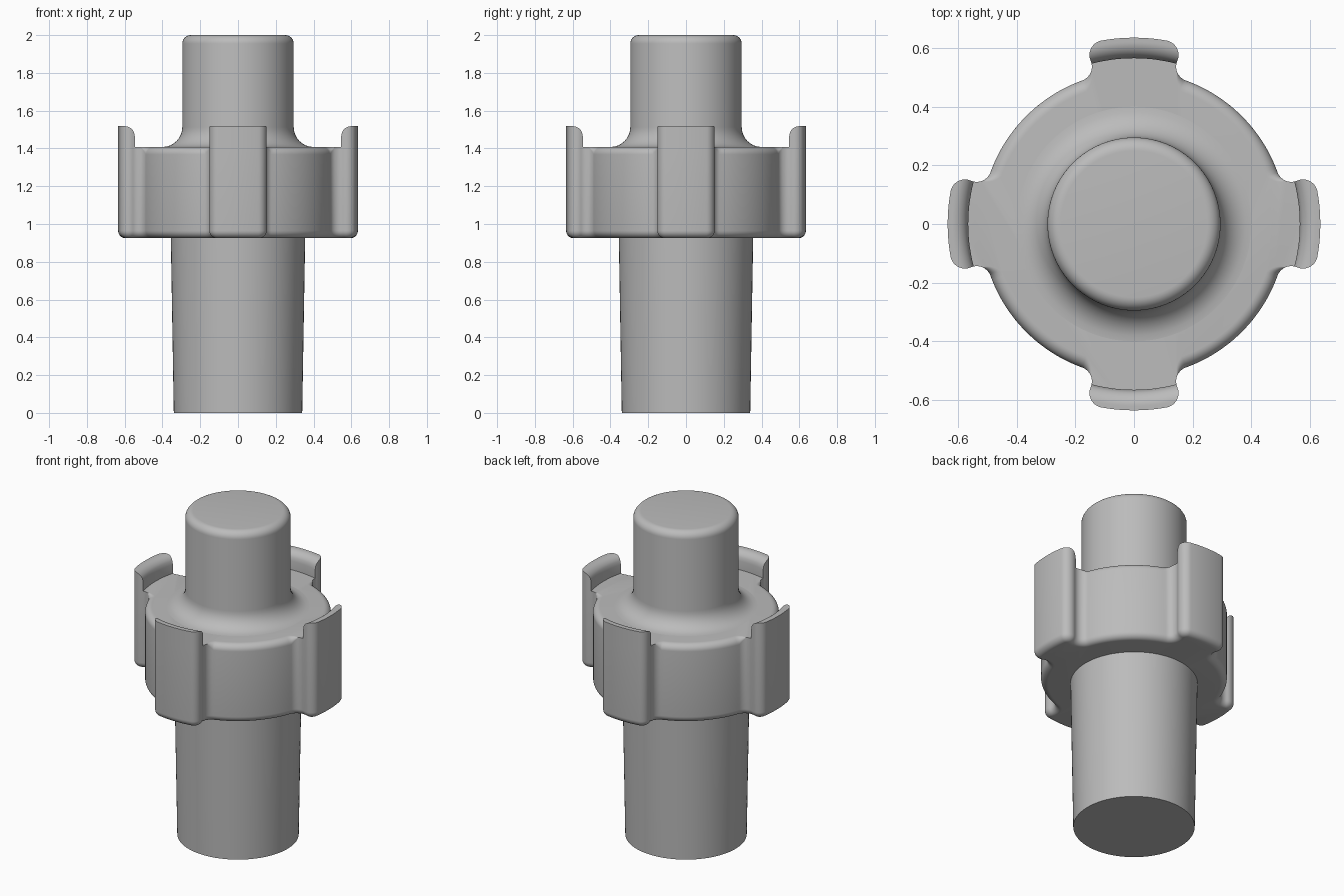
import bpy, bmesh
from math import pi, sin, cos, acos, sqrt, radians
from mathutils import Vector, Matrix

cube = bpy.data.objects.get("Cube")
if cube:
    bpy.data.objects.remove(cube, do_unlink=True)

grey = bpy.data.materials.new("plain grey")
grey.use_nodes = True
grey.diffuse_color = (0.5, 0.5, 0.5, 1)
grey.node_tree.nodes["Principled BSDF"].inputs["Base Color"].default_value = (0.5, 0.5, 0.5, 1)

COLLAR_LOW, COLLAR_TOP, LUG_TOP = 0.925, 1.408, 1.518
BODY_R, LUG_R, LUG_IN = 0.52, 0.635, 0.565
ROUND = 0.05      # plan radius of lug corners and of lug roots
EDGE = 0.04       # rounding of the collar rims
STEPS = 14


def finish(name, bm):
    bmesh.ops.recalc_face_normals(bm, faces=bm.faces)
    mesh = bpy.data.meshes.new(name)
    bm.to_mesh(mesh)
    bm.free()
    mesh.materials.append(grey)
    ob = bpy.data.objects.new(name, mesh)
    bpy.context.collection.objects.link(ob)
    bpy.ops.object.select_all(action='DESELECT')
    ob.select_set(True)
    bpy.context.view_layer.objects.active = ob
    bpy.ops.object.shade_smooth_by_angle(angle=radians(35))
    return ob


def skin(bm, rings):
    """Join closed rings of points and cap both ends."""
    loops = [[bm.verts.new(p) for p in ring] for ring in rings]
    n = len(loops[0])
    for a, b in zip(loops, loops[1:]):
        for i in range(n):
            j = (i + 1) % n
            bm.faces.new((a[i], a[j], b[j], b[i]))
    bm.faces.new(loops[0])
    bm.faces.new(loops[-1])


def lathe(name, profile, sides=96):
    bm = bmesh.new()
    skin(bm, [[(r * cos(2 * pi * i / sides), r * sin(2 * pi * i / sides), z)
               for i in range(sides)] for r, z in profile])
    return finish(name, bm)


def polar(r, a):
    return Vector((r * cos(a), r * sin(a)))


def angle(v):
    return Vector((1, 0)).angle_signed(v) * -1


def spread(a, b, n=STEPS):
    return [a + (b - a) * i / n for i in range(n + 1)]


def quarter(r, steps=8):
    return [(r * (1 - cos(a)), r * sin(a)) for a in spread(0, pi / 2, steps)]


# Shafts
lathe("lower_shaft", [(0.34, 0), (0.356, COLLAR_LOW + 0.02)])
foot = [(0.295 + x, COLLAR_TOP + 0.105 - z) for x, z in quarter(0.105)]
crown = [(0.295 - x, 1.955 + z) for x, z in quarter(0.045)]
lathe("upper_shaft", foot[::-1] + crown)

# Half of one lug in plan: (point, outward normal, top rim weight)
corner = Vector((0.577, 0.102))
corner *= (LUG_R - ROUND) / corner.length
d, reach = corner.length, BODY_R + ROUND
root_angle = angle(corner) + acos((d * d + reach ** 2 - 4 * ROUND ** 2) / (2 * d * reach))
root = polar(reach, root_angle)
turn = angle(root - corner)

face = [(polar(LUG_R, a), polar(1, a), 0) for a in spread(0, angle(corner))]
convex = [(corner + polar(ROUND, a), polar(1, a), 0) for a in spread(angle(corner), turn)]
concave = [(root + polar(ROUND, a), -polar(1, a), max(0, 2 * i / STEPS - 1))
           for i, a in enumerate(spread(turn + pi, root_angle + pi)
                                 if turn < root_angle else
                                 spread(turn - pi, root_angle - pi))]
if abs((concave[-1][0]).length - BODY_R) > 0.01:
    raise ValueError("lug root does not meet the collar")
body = [(polar(BODY_R, a), polar(1, a), 1) for a in spread(root_angle, pi / 4)]
half = face + convex[1:] + concave[1:] + body[1:]

# Collar: the plan repeated four times, with rounded rims
flip = lambda v: Vector((v.x, -v.y))
sector = [(flip(p), flip(n), w) for p, n, w in half[:0:-1]] + half[:-1]
plan = []
for k in range(4):
    turned = Matrix.Rotation(k * pi / 2, 2)
    plan += [(turned @ p, turned @ n, w) for p, n, w in sector]

rings = []
for inset, rise in quarter(EDGE)[::-1]:
    rings.append([(*(p - n * inset), COLLAR_LOW + EDGE - rise) for p, n, w in plan])
for inset, rise in quarter(EDGE):
    rings.append([(*(p - n * inset * w), COLLAR_TOP - (EDGE - rise) * w)
                  for p, n, w in plan])
bm = bmesh.new()
skin(bm, rings)
finish("collar", bm)

# Raised lug tips: concentric rows, rounded along the inner top edge
rows = [(p.length, angle(p)) for p, n, w in convex + concave[1:] if p.length > LUG_IN]
rows.append((LUG_IN, rows[-1][1]))
SOFT = 0.055


def tip_height(r):
    gap = max(0, SOFT - (r - LUG_IN))
    return LUG_TOP - SOFT + sqrt(max(0, SOFT ** 2 - gap ** 2))


def lug_tip(name, heading):
    bm = bmesh.new()
    top, low = [], []
    for r, a in rows:
        spots = [polar(r, heading + t * a) for t in spread(-1, 1, 2 * STEPS)]
        top.append([bm.verts.new((*s, tip_height(r))) for s in spots])
        low.append([bm.verts.new((*s, COLLAR_TOP)) for s in spots])
    for i in range(len(rows) - 1):
        for j in range(2 * STEPS):
            bm.faces.new((top[i][j], top[i][j + 1], top[i + 1][j + 1], top[i + 1][j]))
            bm.faces.new((low[i][j], low[i + 1][j], low[i + 1][j + 1], low[i][j + 1]))
        for j in (0, -1):
            bm.faces.new((top[i][j], top[i + 1][j], low[i + 1][j], low[i][j]))
    for i in (0, -1):
        for j in range(2 * STEPS):
            bm.faces.new((top[i][j], top[i][j + 1], low[i][j + 1], low[i][j]))
    finish(name, bm)


for k, side in enumerate(("left", "back", "right", "front")):
    lug_tip(side + "_lug_tip", k * pi / 2)
